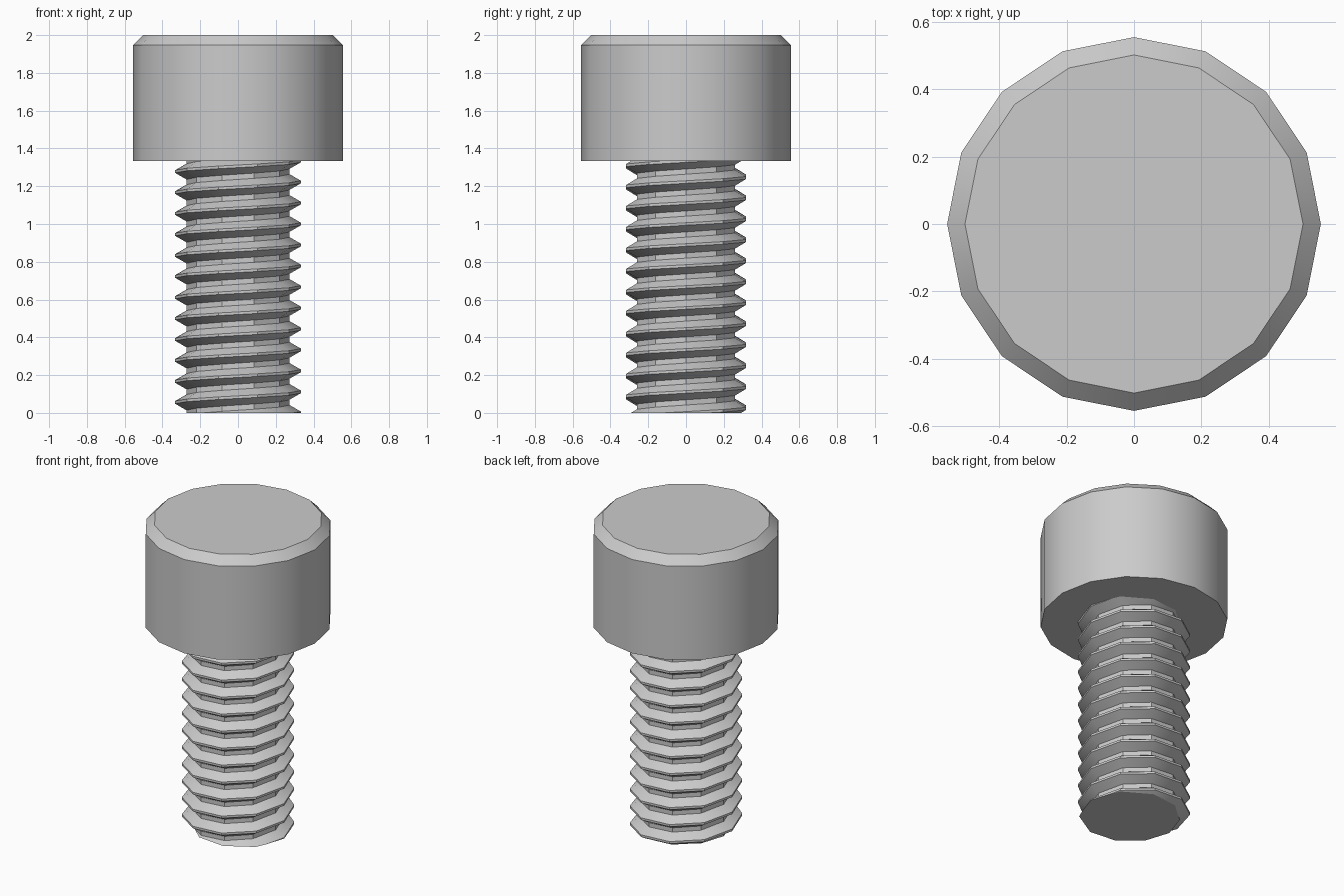
import bpy, bmesh
from math import cos, sin, tau, radians
from mathutils import Vector, Matrix

cube = bpy.data.objects.get("Cube")
if cube:
    bpy.data.objects.remove(cube, do_unlink=True)

HEAD_RADIUS, HEAD_BASE, HEAD_TOP, CHAMFER = 0.555, 1.334, 2.0, 0.053
CREST, ROOT, PITCH, SIDES = 0.333, 0.273, 0.1111, 10

steel = bpy.data.materials.new("grey steel")
steel.use_nodes = True
GREY = (0.6, 0.6, 0.6, 1)
steel.diffuse_color = GREY
steel.node_tree.nodes["Principled BSDF"].inputs["Base Color"].default_value = GREY


def finish(bm, name):
    bmesh.ops.recalc_face_normals(bm, faces=bm.faces)
    mesh = bpy.data.meshes.new(name)
    bm.to_mesh(mesh)
    bm.free()
    mesh.materials.append(steel)
    obj = bpy.data.objects.new(name, mesh)
    bpy.context.collection.objects.link(obj)
    bpy.ops.object.select_all(action='DESELECT')
    obj.select_set(True)
    bpy.context.view_layer.objects.active = obj
    bpy.ops.object.shade_smooth_by_angle(angle=radians(30))


# Head: a 16-sided cylinder with a chamfered top rim
bm = bmesh.new()
height = HEAD_TOP - CHAMFER - HEAD_BASE
ring = [bm.verts.new((HEAD_RADIUS * cos(tau * i / 16), HEAD_RADIUS * sin(tau * i / 16), HEAD_BASE))
        for i in range(16)]
base = bm.faces.new(ring)


def raise_face(face, dz, scale):
    result = bmesh.ops.extrude_face_region(bm, geom=[face], use_keep_orig=(face is base))
    top = next(g for g in result["geom"] if isinstance(g, bmesh.types.BMFace))
    bmesh.ops.scale(bm, vec=(scale, scale, 1), verts=top.verts)
    bmesh.ops.translate(bm, vec=(0, 0, dz), verts=top.verts)
    if face is not base:
        bmesh.ops.delete(bm, geom=[face], context='FACES_ONLY')
    return top


wall_top = raise_face(base, height, 1)
raise_face(wall_top, CHAMFER, (HEAD_RADIUS - CHAMFER) / HEAD_RADIUS)
finish(bm, "head")

# Threaded shank: one thread section swept up a ten-sided helix
bm = bmesh.new()
section = [(CREST, -PITCH / 16), (CREST, PITCH / 16),
           (ROOT, PITCH * 3 / 8), (ROOT, PITCH * 5 / 8)]
TURNS = 16
columns = []
for i in range(SIDES):
    a = tau * i / SIDES
    columns.append([bm.verts.new((r * cos(a), r * sin(a), z + PITCH * (turn - 2 + i / SIDES)))
                    for turn in range(TURNS) for r, z in section])
columns.append(columns[0][len(section):])  # the seam joins one turn higher
for left, right in zip(columns, columns[1:]):
    for j in range(len(right) - 1):
        bm.faces.new((left[j], right[j], right[j + 1], left[j + 1]))

# Trim both ends flat and close them
for z, up in ((0, -1), (HEAD_BASE + 0.01, 1)):
    cut = bmesh.ops.bisect_plane(bm, geom=bm.verts[:] + bm.edges[:] + bm.faces[:],
                                 plane_co=(0, 0, z), plane_no=(0, 0, up), clear_outer=True)
    rim = [g for g in cut["geom_cut"] if isinstance(g, bmesh.types.BMEdge)]
    bmesh.ops.edgeloop_fill(bm, edges=rim)
finish(bm, "threaded_shank")
